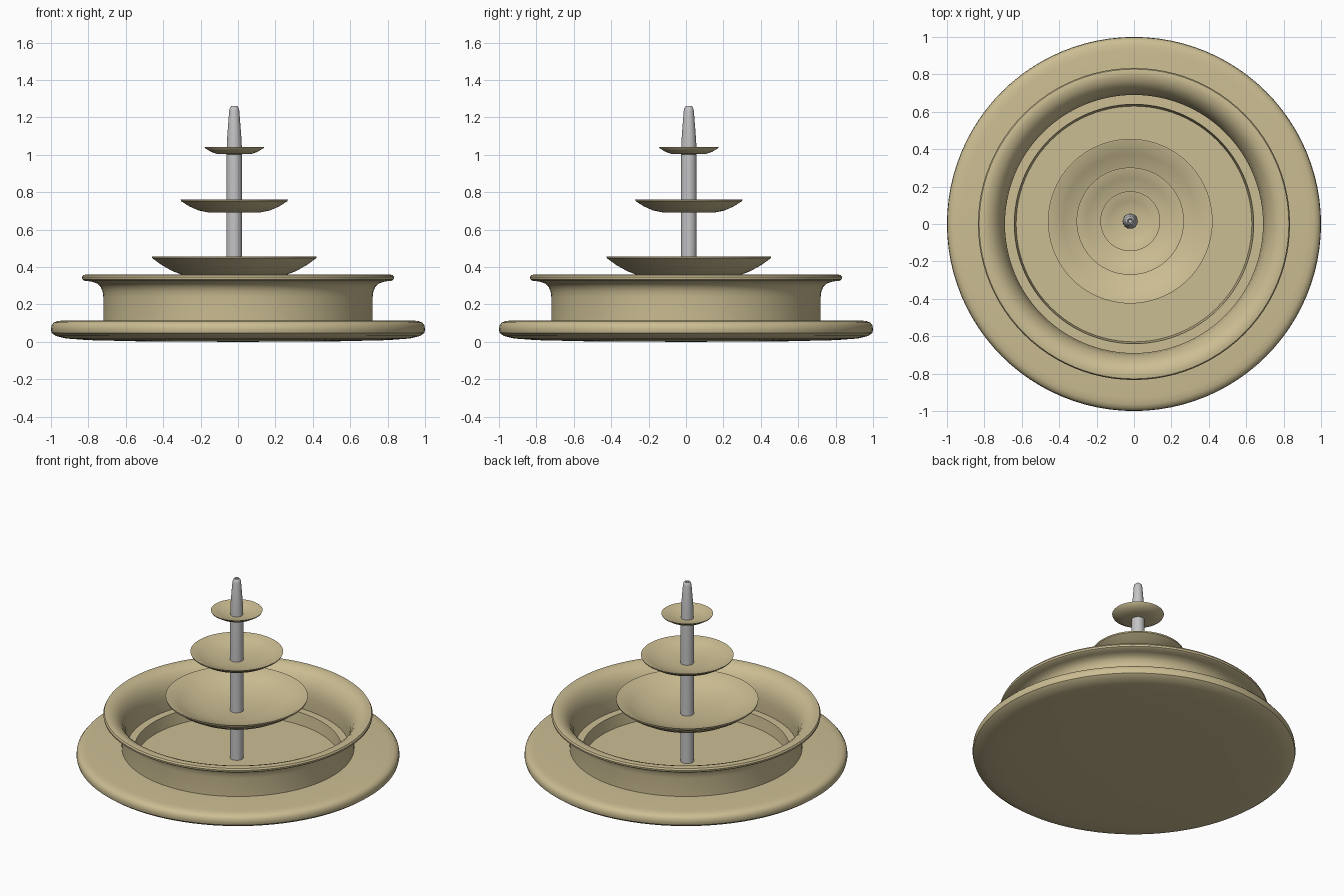
import bpy, bmesh, math

if "Cube" in bpy.data.objects:
    bpy.data.objects.remove(bpy.data.objects["Cube"], do_unlink=True)


def material(name, color):
    m = bpy.data.materials.new(name)
    m.use_nodes = True
    m.diffuse_color = color
    m.node_tree.nodes["Principled BSDF"].inputs["Base Color"].default_value = color
    return m


stone = material("sandstone", (0.60, 0.51, 0.29, 1))
metal = material("grey metal", (0.55, 0.55, 0.56, 1))


def lathe(name, profile, mat, center=(0, 0), closed=False, steps=96):
    """Spin a (radius, height) outline around a vertical axis."""
    bm = bmesh.new()
    verts = [bm.verts.new((r, 0, z)) for r, z in profile]
    pairs = list(zip(verts, verts[1:]))
    if closed:
        pairs.append((verts[-1], verts[0]))
    edges = [bm.edges.new(p) for p in pairs]
    bmesh.ops.spin(bm, geom=verts + edges, cent=(0, 0, 0), axis=(0, 0, 1),
                   angle=2 * math.pi, steps=steps, use_merge=True)
    bmesh.ops.remove_doubles(bm, verts=bm.verts, dist=0.0003)
    bmesh.ops.recalc_face_normals(bm, faces=bm.faces)
    mesh = bpy.data.meshes.new(name)
    bm.to_mesh(mesh)
    bm.free()
    mesh.materials.append(mat)
    ob = bpy.data.objects.new(name, mesh)
    ob.location = (*center, 0)
    bpy.context.collection.objects.link(ob)
    bpy.ops.object.select_all(action="DESELECT")
    ob.select_set(True)
    bpy.context.view_layer.objects.active = ob
    bpy.ops.object.shade_smooth_by_angle(angle=math.radians(35))
    return ob


# Round base with a sunken floor
lathe("base", [(0, 0), (.5, .002), (.8, .009), (.92, .018), (.975, .032),
               (.996, .048), (1, .065), (.997, .088), (.985, .103), (.965, .111),
               (.93, .115), (.64, .115), (.63, .035), (0, .035)], stone)

# Basin wall with a flared, rounded rim
lathe("basin_wall", [(.72, .11), (.72, .24), (.724, .27), (.735, .295), (.755, .313),
                     (.785, .323), (.82, .326), (.832, .334), (.834, .346), (.828, .357),
                     (.81, .36), (.79, .357), (.765, .348), (.74, .328), (.715, .295),
                     (.698, .25), (.69, .2), (.69, .11)], stone, closed=True)

# Three dishes threaded on the column
axis = (-.02, .015)
lathe("lower_dish", [(0, .335), (.2, .34), (.27, .355), (.33, .378), (.39, .412),
                     (.438, .447), (.44, .457), (.432, .457), (.36, .419), (.28, .387),
                     (.18, .366), (0, .357)], stone, axis)
lathe("middle_dish", [(0, .69), (.14, .692), (.19, .702), (.24, .724), (.284, .752),
                      (.287, .76), (.28, .76), (.23, .737), (.17, .718), (.1, .708),
                      (0, .705)], stone, axis)
lathe("upper_dish", [(0, 1.002), (.09, 1.004), (.125, 1.016), (.157, 1.036),
                     (.16, 1.043), (.154, 1.043), (.11, 1.025), (.06, 1.015),
                     (0, 1.012)], stone, axis)

# Column tapering into a hollow nozzle
lathe("column", [(0, .02), (.042, .02), (.042, .8), (.04, 1.06), (.036, 1.12), (.027, 1.235),
                 (.023, 1.252), (.016, 1.26), (.011, 1.258), (.009, 1.235), (0, 1.235)],
      metal, axis, steps=24)
